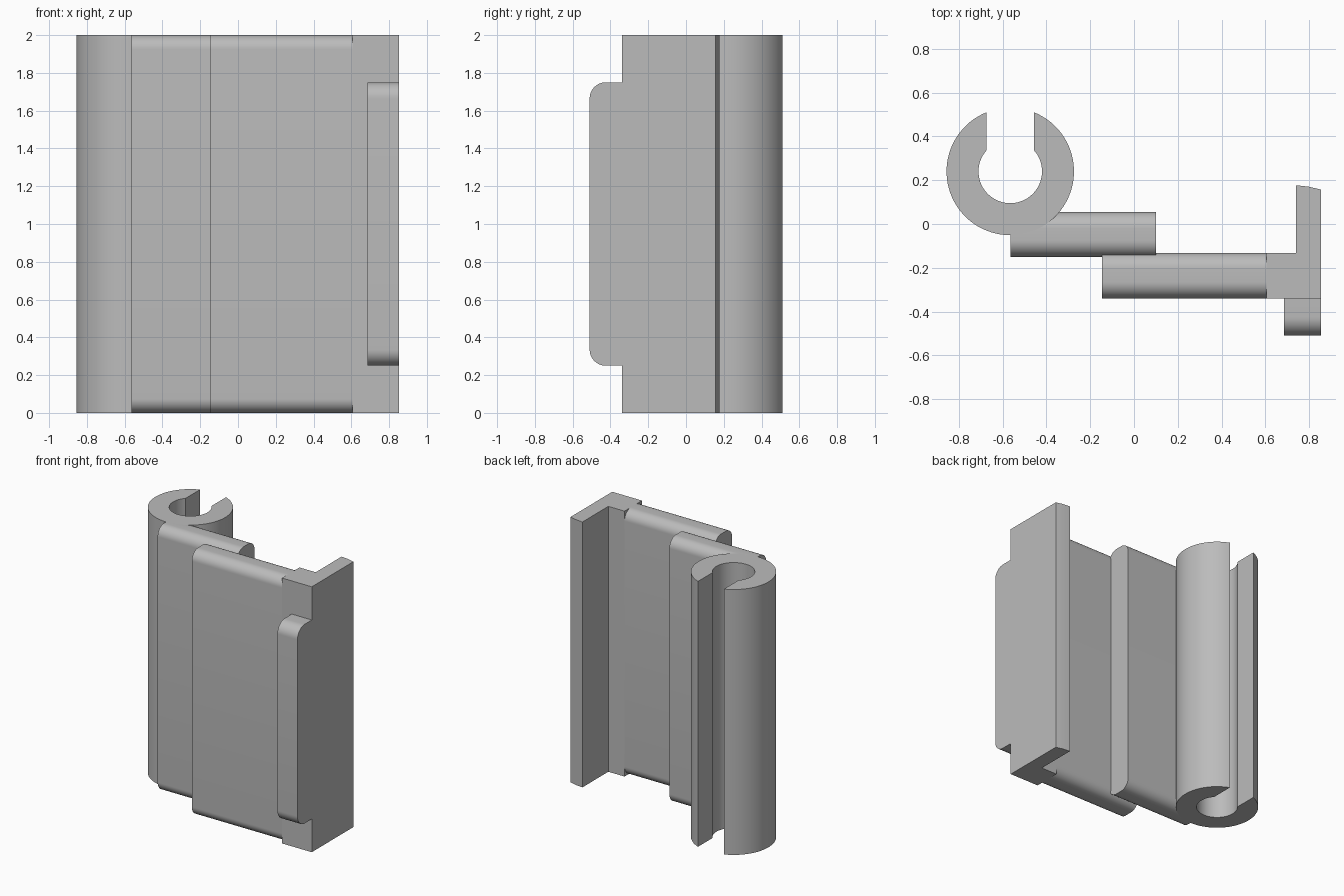
import bpy, bmesh
from math import sin, cos, asin, pi, radians

cube = bpy.data.objects.get("Cube")
if cube:
    bpy.data.objects.remove(cube, do_unlink=True)

HEIGHT = 2.0

grey = bpy.data.materials.new("plain grey")
grey.use_nodes = True
grey.diffuse_color = (0.5, 0.5, 0.5, 1)
grey.node_tree.nodes["Principled BSDF"].inputs["Base Color"].default_value = (0.5, 0.5, 0.5, 1)


def arc(cx, cy, r, start, end, steps):
    """Points along a circular arc, angles in radians."""
    angles = [start + (end - start) * i / steps for i in range(steps + 1)]
    return [(cx + r * cos(a), cy + r * sin(a)) for a in angles]


def rounded_profile(y0, y1, z0, z1, r, back=True):
    """Rectangle in y and z with rounded front, and optionally back, corners."""
    pts = arc(y0 + r, z1 - r, r, pi / 2, pi, 12)
    pts += arc(y0 + r, z0 + r, r, pi, 1.5 * pi, 12)
    if back:
        pts += arc(y1 - r, z0 + r, r, 1.5 * pi, 2 * pi, 12)
        pts += arc(y1 - r, z1 - r, r, 0, pi / 2, 12)
    else:
        pts += [(y1, z0), (y1, z1)]
    return pts


def prism(name, profile, axis, start, end):
    """Extrude a profile along x (profile is y, z) or z (profile is x, y)."""
    bm = bmesh.new()
    place = (lambda p: (start, *p)) if axis == "x" else (lambda p: (*p, start))
    face = bm.faces.new([bm.verts.new(place(p)) for p in profile])
    new = bmesh.ops.extrude_face_region(bm, geom=[face])["geom"]
    verts = [v for v in new if isinstance(v, bmesh.types.BMVert)]
    d = end - start
    bmesh.ops.translate(bm, verts=verts, vec=(d, 0, 0) if axis == "x" else (0, 0, d))
    bmesh.ops.recalc_face_normals(bm, faces=bm.faces)
    mesh = bpy.data.meshes.new(name)
    bm.to_mesh(mesh)
    bm.free()
    mesh.materials.append(grey)
    obj = bpy.data.objects.new(name, mesh)
    bpy.context.collection.objects.link(obj)
    bpy.ops.object.select_all(action="DESELECT")
    obj.select_set(True)
    bpy.context.view_layer.objects.active = obj
    bpy.ops.object.shade_smooth_by_angle(angle=radians(30))
    return obj


# Slotted tube: C-shaped section open to the back
cx, cy, outer, inner, half_slot = -0.565, 0.24, 0.291, 0.145, 0.108
a, b = asin(half_slot / outer), asin(half_slot / inner)
section = arc(cx, cy, outer, pi / 2 + a, 2.5 * pi - a, 72)
section += arc(cx, cy, inner, 2.5 * pi - b, pi / 2 + b, 56)
prism("slotted_tube", section, "z", 0, HEIGHT)

# Two overlapping plates with rounded top and bottom edges
prism("back_plate", rounded_profile(-0.15, 0.055, 0, HEIGHT, 0.075), "x", cx, 0.10)
prism("front_plate", rounded_profile(-0.34, -0.132, 0, HEIGHT, 0.075), "x", -0.147, 0.605)

# L-shaped end bracket with a slightly slanted back edge
bracket = [(0.605, -0.34), (0.853, -0.34), (0.853, 0.157), (0.80, 0.17),
           (0.74, 0.177), (0.74, -0.132), (0.605, -0.132)]
prism("end_bracket", bracket, "z", 0, HEIGHT)

# Front tab with rounded corners
prism("front_tab", rounded_profile(-0.51, -0.34, 0.25, 1.75, 0.085, back=False), "x", 0.686, 0.853)
